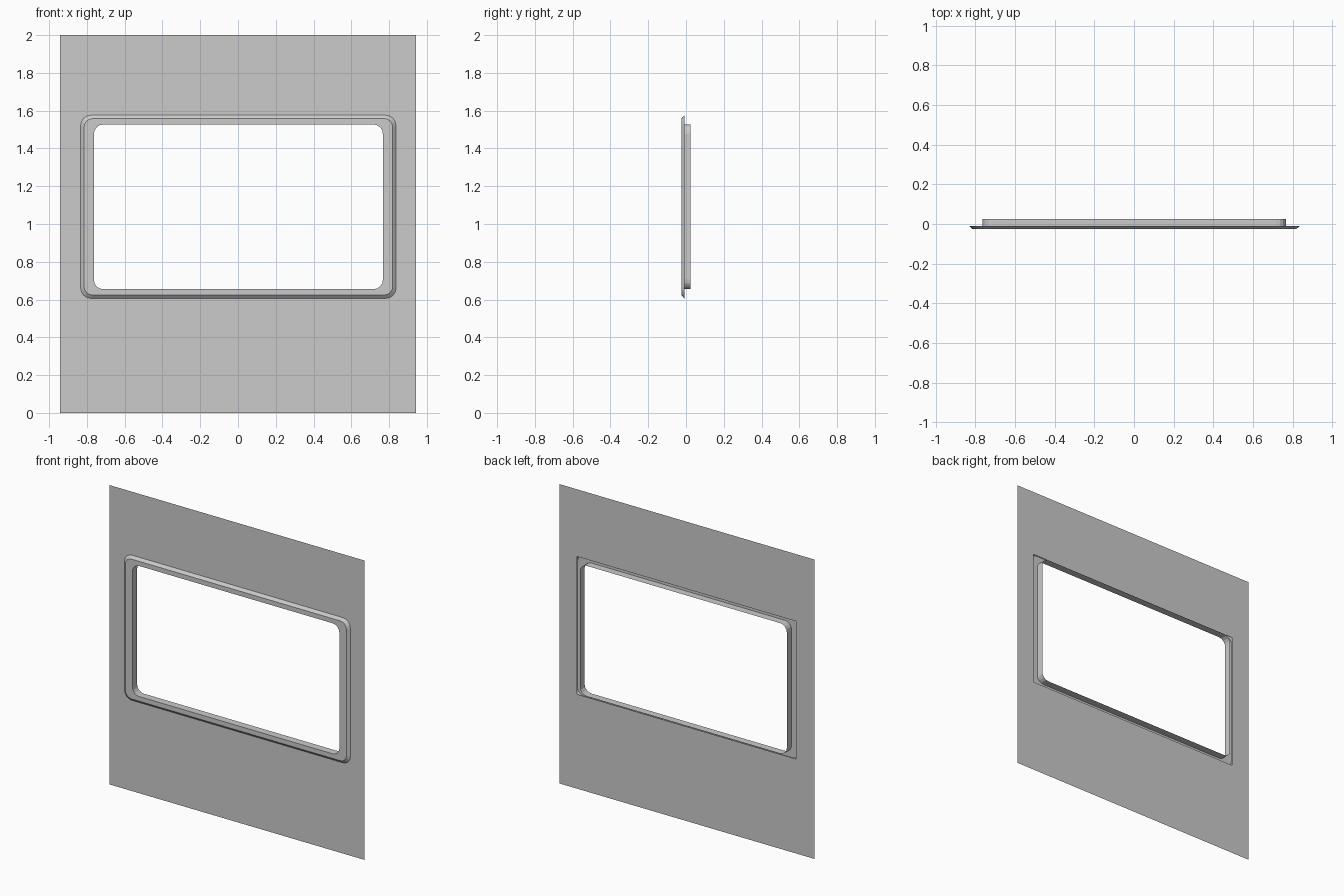
import bpy, bmesh, math

if "Cube" in bpy.data.objects:
    bpy.data.objects.remove(bpy.data.objects["Cube"])

CX, CZ = 0.002, 1.091   # centre of the window opening
PANEL_Y = -0.009


def make_object(name, bm):
    mesh = bpy.data.meshes.new(name)
    bm.to_mesh(mesh)
    bm.free()
    obj = bpy.data.objects.new(name, mesh)
    bpy.context.collection.objects.link(obj)
    return obj


def rounded_loop(bm, hx, hz, r, y, steps=4):
    """Ring of vertices: rounded rectangle of half-size hx, hz in the xz plane."""
    verts = []
    for i, (sx, sz) in enumerate([(1, 1), (-1, 1), (-1, -1), (1, -1)]):
        for k in range(steps + 1):
            a = math.radians(90) * (i + k / steps)
            verts.append(bm.verts.new((CX + sx * (hx - r) + r * math.cos(a), y,
                                       CZ + sz * (hz - r) + r * math.sin(a))))
    return verts


def bridge(bm, a, b):
    n = len(a)
    for i in range(n):
        j = (i + 1) % n
        bm.faces.new((a[i], a[j], b[j], b[i]))


# Thin wall sheet with a square-cornered opening hidden behind the frame
bm = bmesh.new()
corners = [(-1, -1), (1, -1), (1, 1), (-1, 1)]
outer = [bm.verts.new((sx * 0.942, PANEL_Y, 1 + sz)) for sx, sz in corners]
inner = [bm.verts.new((CX + sx * 0.81, PANEL_Y, CZ + sz * 0.46)) for sx, sz in corners]
bridge(bm, outer, inner)
make_object("wall_panel", bm)

# Window frame: bevelled lip, flat front face, sleeve running back through the wall
bm = bmesh.new()
profile = [(0.835, 0.485, 0.055, PANEL_Y),
           (0.817, 0.467, 0.045, -0.025),
           (0.765, 0.436, 0.050, -0.025),
           (0.765, 0.436, 0.050, 0.025)]
rings = [rounded_loop(bm, *p) for p in profile]
for a, b in zip(rings, rings[1:]):
    bridge(bm, a, b)
make_object("window_frame", bm)
